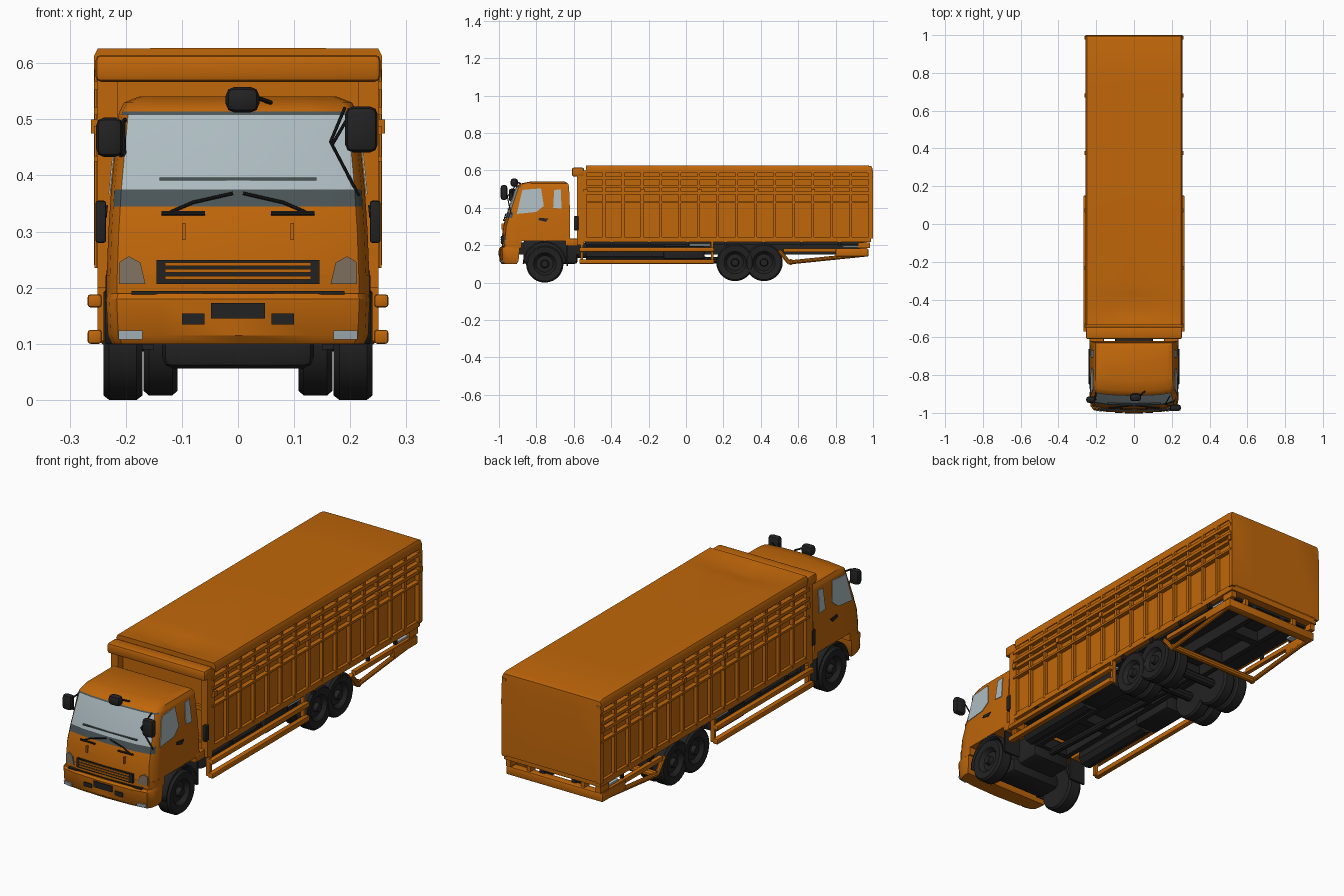
import bpy, bmesh, math
from mathutils import Vector

if "Cube" in bpy.data.objects:
    bpy.data.objects.remove(bpy.data.objects["Cube"])


def material(name, r, g, b):
    m = bpy.data.materials.new(name)
    m.use_nodes = True
    m.diffuse_color = (r, g, b, 1)
    m.node_tree.nodes["Principled BSDF"].inputs["Base Color"].default_value = (r, g, b, 1)
    return m


ORANGE = material("orange paint", 0.53, 0.135, 0.003)
BLACK = material("black rubber", 0.016, 0.016, 0.016)
GLASS = material("pale glass", 0.42, 0.50, 0.53)
BAND = material("dark glass band", 0.07, 0.09, 0.095)
LAMP = material("grey lamp", 0.22, 0.17, 0.12)


def finish(bm, name, mats, smooth=True):
    bmesh.ops.recalc_face_normals(bm, faces=bm.faces)
    me = bpy.data.meshes.new(name)
    bm.to_mesh(me)
    bm.free()
    ob = bpy.data.objects.new(name, me)
    bpy.context.collection.objects.link(ob)
    for m in mats:
        me.materials.append(m)
    if smooth:
        bpy.ops.object.select_all(action='DESELECT')
        ob.select_set(True)
        bpy.context.view_layer.objects.active = ob
        bpy.ops.object.shade_smooth_by_angle(angle=math.radians(35))
    return ob


def boxes(name, mat, spans, bevel=0.0, mirror=False):
    """Boxes given as (x0, x1, y0, y1, z0, z1), joined in one part."""
    bm = bmesh.new()
    if mirror:
        spans = spans + [(-s[1], -s[0], *s[2:]) for s in spans]
    for s in spans:
        for v in bmesh.ops.create_cube(bm, size=1)["verts"]:
            v.co = Vector([(s[2*i] + s[2*i+1]) / 2 + v.co[i] * (s[2*i+1] - s[2*i]) for i in range(3)])
    if bevel:
        bmesh.ops.bevel(bm, geom=bm.edges[:], offset=bevel, segments=2, affect='EDGES', profile=0.5)
    return finish(bm, name, [mat], bool(bevel))


def tube(name, mat, points, radius, mirror=False):
    """Round bars along a polyline."""
    bm = bmesh.new()
    for side in ((1, -1) if mirror else (1,)):
        path = [Vector((p[0] * side, p[1], p[2])) for p in points]
        for a, b in zip(path, path[1:]):
            d = b - a
            rot = d.to_track_quat('Z', 'Y').to_matrix().to_4x4()
            rot.translation = (a + b) / 2
            bmesh.ops.create_cone(bm, cap_ends=True, segments=10, radius1=radius,
                                  radius2=radius, depth=d.length + radius * 0.6, matrix=rot)
    return finish(bm, name, [mat])


def plate(name, mat, points, offset):
    """Thin plate from an outline, thickened along the offset vector."""
    bm = bmesh.new()
    f = bm.faces.new([bm.verts.new(p) for p in points])
    ext = bmesh.ops.extrude_face_region(bm, geom=[f])["geom"]
    bmesh.ops.translate(bm, vec=offset, verts=[v for v in ext if isinstance(v, bmesh.types.BMVert)])
    return finish(bm, name, [mat], False)


def blob(name, mat, c, size):
    """Rounded box housing."""
    s = [v / 2 for v in size]
    return boxes(name, mat, [(c[0]-s[0], c[0]+s[0], c[1]-s[1], c[1]+s[1], c[2]-s[2], c[2]+s[2])], min(s) * 0.8)


def loft(name, rings, mats, pick=lambda c: 0):
    """Stack of rounded plan outlines: (z, front y, back y, half width, corner depth)."""
    bm = bmesh.new()
    loops = []
    for z, yf, yb, w, d in rings:
        half = [(1, yb), (1, yf + d), (0.975, yf + d * 0.5), (0.92, yf + d * 0.24), (0.6, yf + 0.005)]
        pts = half + [(0, yf)] + [(-x, y) for x, y in reversed(half)]
        loops.append([bm.verts.new((x * w, y, z)) for x, y in pts])
    for a, b in zip(loops, loops[1:]):
        for i in range(len(a)):
            j = (i + 1) % len(a)
            f = bm.faces.new((a[i], a[j], b[j], b[i]))
            f.material_index = pick(f.calc_center_median())
    bm.faces.new(loops[0])
    bm.faces.new(loops[-1])
    return finish(bm, name, mats)


# --- Cab shell with windscreen faces picked by height and position
def cab_colour(c):
    if c.y > -0.87 or abs(c.x) > 0.22 or (c.z > 0.375 and abs(c.x) > 0.204):
        return 0
    return 1 if 0.375 < c.z < 0.508 else 2 if 0.345 < c.z < 0.514 else 0


loft("cab", [(0.222, -0.985, -0.62, 0.234, 0.075), (0.30, -0.98, -0.62, 0.231, 0.075),
             (0.345, -0.965, -0.62, 0.228, 0.07), (0.375, -0.957, -0.62, 0.226, 0.07),
             (0.508, -0.911, -0.625, 0.213, 0.06), (0.514, -0.908, -0.625, 0.211, 0.06),
             (0.53, -0.885, -0.63, 0.203, 0.06),
             (0.541, -0.83, -0.65, 0.175, 0.05)], [ORANGE, GLASS, BAND], cab_colour)
loft("cab_nose", [(0.185, -0.985, -0.88, 0.234, 0.07), (0.223, -0.985, -0.88, 0.234, 0.07)], [ORANGE])
loft("bumper", [(0.10, -0.985, -0.905, 0.225, 0.06), (0.115, -0.997, -0.895, 0.232, 0.07),
                (0.18, -1.0, -0.89, 0.235, 0.07), (0.19, -0.993, -0.89, 0.232, 0.07)], [ORANGE])


# --- Side windows, handles and lamps
def side_x(z):
    return 0.226 - (z - 0.375) * 0.098


for side, word in ((1, "left"), (-1, "right")):
    for part, mat, outline in (
            ("door_window", GLASS, [(-0.905, .367), (-0.875, .496), (-0.775, .504), (-0.76, .41), (-0.80, .378)]),
            ("rear_window", GLASS, [(-0.71, .40), (-0.705, .495), (-0.67, .50), (-0.665, .395)]),
            ("door_handle", BLACK, [(-0.79, .335), (-0.785, .347), (-0.735, .342), (-0.75, .325)])):
        plate(f"{word}_{part}", mat, [(side * (side_x(z) + 0.001 + 0.002 * (z < 0.36)), y, z) for y, z in outline],
              (side * 0.003, 0, 0))
    plate(f"{word}_head_lamp", LAMP, [(side * x, y, z) for x, y, z in
          ((.165, -.971, .207), (.174, -.970, .245), (.195, -.966, .256), (.212, -.963, .245), (.212, -.963, .207))],
          (0, -0.009, 0))
    plate(f"{word}_fog_lamp", GLASS, [(side * x, y, z) for x, y, z in
          ((.17, -.983, .108), (.17, -.985, .124), (.213, -.978, .124), (.213, -.974, .108))], (0, -0.009, 0))

# --- Grille, bumper intake, plate and panel details
boxes("grille", BLACK, [(-.145, .145, -.989, -.96, .207, .249)])
boxes("grille_slats", ORANGE, [(-.13, .13, -.993, -.98, z, z + .006) for z in (.215, .227, .239)])
boxes("bumper_gap", BLACK, [(-.19, .19, -.988, -.96, .188, .194)])
boxes("bumper_intake", BLACK, [(-.10, -.06, -1.0, -.97, .134, .154), (.06, .10, -1.0, -.97, .134, .154),
                               (-.048, .048, -1.003, -.97, .145, .173)])
boxes("dashboard_strip", BAND, [(-.14, .14, -.9535, -.94, .391, .396)])
boxes("nose_crease", ORANGE, [(.094, .10, -.986, -.97, .285, .315)], mirror=True)

# --- Wipers, mirrors and their arms
for side, word in ((1, "left"), (-1, "right")):
    tube(f"{word}_wiper", BLACK, [(side * .12, -.973, .335), (side * .08, -.968, .352), (side * .01, -.963, .368)], .003)
    tube(f"{word}_wiper_pivot", BLACK, [(side * .135, -.972, .333), (side * .06, -.975, .333)], .004)
blob("left_mirror", BLACK, (.22, -.973, .482), (.058, .035, .082))
blob("right_mirror", BLACK, (-.229, -.93, .468), (.048, .035, .07))
blob("centre_mirror", BLACK, (.008, -.918, .535), (.06, .04, .046))
tube("left_mirror_arm", BLACK, [(.19, -.91, .52), (.165, -.955, .46), (.215, -.935, .365)], .003)
tube("left_mirror_stay", BLACK, [(.20, -.965, .51), (.168, -.955, .455)], .003)
tube("right_mirror_arm", BLACK, [(-.20, -.88, .50), (-.205, -.93, .495), (-.203, -.93, .44), (-.215, -.88, .43)], .004)
tube("centre_mirror_arm", BLACK, [(.058, -.885, .53), (.03, -.91, .54)], .004)


# --- Wheels: lathed tyre with dished hub
def wheel(name, x0, x1, y, z, r=0.1):
    w = x1 - x0
    prof = [(0, 0), (.18, 0), (.22, .3), (.45, .32), (.6, .05), (.92, 0), (1, .15), (1, .85), (.92, 1), (.5, 1), (0, .9)]
    bm = bmesh.new()
    vs = [bm.verts.new((x1 - t * w, y, z + k * r)) for k, t in prof]
    es = [bm.edges.new(p) for p in zip(vs, vs[1:])]
    bmesh.ops.spin(bm, geom=vs + es, cent=(x0, y, z), axis=(1, 0, 0), angle=math.tau, steps=28)
    bmesh.ops.remove_doubles(bm, verts=bm.verts, dist=1e-5)
    return finish(bm, name, [BLACK])


for side, word in ((1, "left"), (-1, "right")):
    for label, y, z, spans in (("front", -.755, .10, [(.17, .24)]),
                               ("middle", .262, .108, [(.108, .168), (.178, .24)]),
                               ("rear", .417, .108, [(.108, .168), (.178, .24)])):
        for i, (a, b) in enumerate(spans):
            wheel(f"{word}_{label}_wheel_{i + 1}", side * a, side * b, y, z)

    # Front mudguard arch
    bm = bmesh.new()
    arc = [(math.cos(math.radians(a)), math.sin(math.radians(a))) for a in range(0, 181, 15)]
    rows = [[bm.verts.new((side * x, -.755 + c * .118, .10 + s * .122)) for c, s in arc] for x in (.15, .236)]
    for i in range(len(arc) - 1):
        bm.faces.new((rows[0][i], rows[0][i+1], rows[1][i+1], rows[1][i]))
    arch = finish(bm, f"{word}_front_mudguard", [BLACK])
    arch.modifiers.new("thickness", 'SOLIDIFY').thickness = 0.008
boxes("cab_rear_fender", ORANGE, [(.16, .235, -.645, -.575, .195, .235)], .006, True)
boxes("front_mudflap", BLACK, [(.15, .235, -.64, -.63, .09, .20)], mirror=True)
boxes("air_intake", BLACK, [(.235, .254, -.60, -.575, .28, .355)], .004, True)

# --- Chassis, axles and underside equipment
boxes("chassis_rails", BLACK, [(.07, .095, -.90, .95, .15, .215)], mirror=True)
boxes("cross_members", BLACK, [(-.09, .09, y, y + .04, .15, .20) for y in (-.6, -.3, 0, .2, .34, .5, .75)])
boxes("front_axle_beam", BLACK, [(-.135, .135, -.82, -.69, .056, .13)], .02)
boxes("engine", BLACK, [(-.10, .10, -.87, -.58, .10, .23)], .015)
boxes("under_floor", BLACK, [(-.225, .225, -.54, .95, .205, .217)])
boxes("tool_boxes", BLACK, [(.11, .225, -.12, .10, .125, .195)], .01, True)
boxes("grey_side_trims", GLASS, [(.20, .234, .02, .13, .197, .206), (.20, .238, .84, .94, .188, .197)], mirror=True)
tube("middle_axle", BLACK, [(-.2, .262, .108), (.2, .262, .108)], .022)
tube("rear_axle", BLACK, [(-.2, .417, .108), (.2, .417, .108)], .022)
tube("drive_shaft", BLACK, [(0, -.6, .15), (0, .262, .115), (0, .417, .115)], .017)
tube("fuel_tanks", BLACK, [(.165, -.52, .155), (.165, -.13, .155)], .046, True)

# --- Side guard rails with hangers
boxes("side_guards", ORANGE, [(.243, .268, -.57, .15, .10, .125), (.243, .268, -.57, .15, .165, .188)], .005, True)
boxes("guard_hangers", ORANGE, [(.23, .25, y, y + .014, .105, .225) for y in (-.565, .133)], mirror=True)

# --- Rear frame, sloping pipes and rear bumper
boxes("rear_side_bars", ORANGE, [(.225, .245, .52, .97, .163, .183)], mirror=True)
tube("rear_pipe", ORANGE, [(.235, .50, .17), (.235, .55, .108), (.235, .96, .15)], .011, True)
tube("rear_cross_pipe", ORANGE, [(-.235, .56, .11), (.235, .56, .11)], .016)
boxes("rear_bumper", ORANGE, [(-.25, .25, .935, .975, .14, .18)], .005)
boxes("rear_bumper_ends", ORANGE, [(.225, .25, .80, .975, .14, .18)], .005, True)
boxes("rear_brackets", ORANGE, [(.13, .15, .93, .965, .17, .22), (.22, .245, .92, .985, .185, .215)], mirror=True)

# --- Cargo body: inner wall, floor, stakes and slats
boxes("cargo_wall", ORANGE, [(-.236, .236, -.545, .985, .23, .60)])
boxes("cargo_floor", ORANGE, [(-.25, .25, -.55, .99, .217, .245)])
ribs = [-.547 + i * .1015 for i in range(16)]
boxes("cargo_stakes", ORANGE, [(.23, .252, y, y + .014, .235, .60) for y in ribs], mirror=True)
boxes("cargo_slats", ORANGE, [(.235, .257, -.55, .99, a, b)
                              for a, b in ((.425, .435), (.472, .488), (.508, .522), (.552, .568))], mirror=True)
boxes("cargo_hinges", ORANGE, [(.25, .262, y, y + .02, .475, .50) for y in ribs[::3]], mirror=True)
boxes("floor_clamps", BLACK, [(.235, .248, y + .04, y + .055, .195, .22) for y in ribs[1:-1:2]], mirror=True)

# --- Headboard above and behind the cab
boxes("headboard", ORANGE, [(-.254, .254, -.61, -.545, .567, .615)], .01)
boxes("headboard_posts", ORANGE, [(.215, .25, -.582, -.545, .20, .58)], mirror=True)
boxes("headboard_rails", ORANGE, [(-.24, .24, -.56, -.545, z, z + .02) for z in (.26, .40)])

# --- Tarpaulin: roof sheet with a sag near the front, side flaps and back drop
bm = bmesh.new()
section = [(.256, .585), (.257, .612), (.25, .626), (.12, .627)]
section = section + [(0, .627)] + [(-x, z) for x, z in reversed(section)]
rows = []
for y in (-.535, -.50, -.44, -.37, -.30, .2, .7, .97, .995):
    dip = .026 if y == -.44 else .008 if y in (-.50, -.37) else 0
    rows.append([bm.verts.new((x, y, z - dip * max(0, 1 - abs(x) / .24) - .006 * (y > .99))) for x, z in section])
rows.append([bm.verts.new((x, 1.0, .55 if abs(x) > .25 else .575)) for x, z in section])
rows.append([bm.verts.new((x, 1.0, .24)) for x, z in section])
for a, b in zip(rows, rows[1:]):
    for i in range(len(a) - 1):
        bm.faces.new((a[i], a[i+1], b[i+1], b[i]))
bm.faces.new(rows[0])
finish(bm, "tarpaulin", [ORANGE])
boxes("back_sheet_edges", ORANGE, [(.236, .256, .975, .999, .235, .60)], mirror=True)
